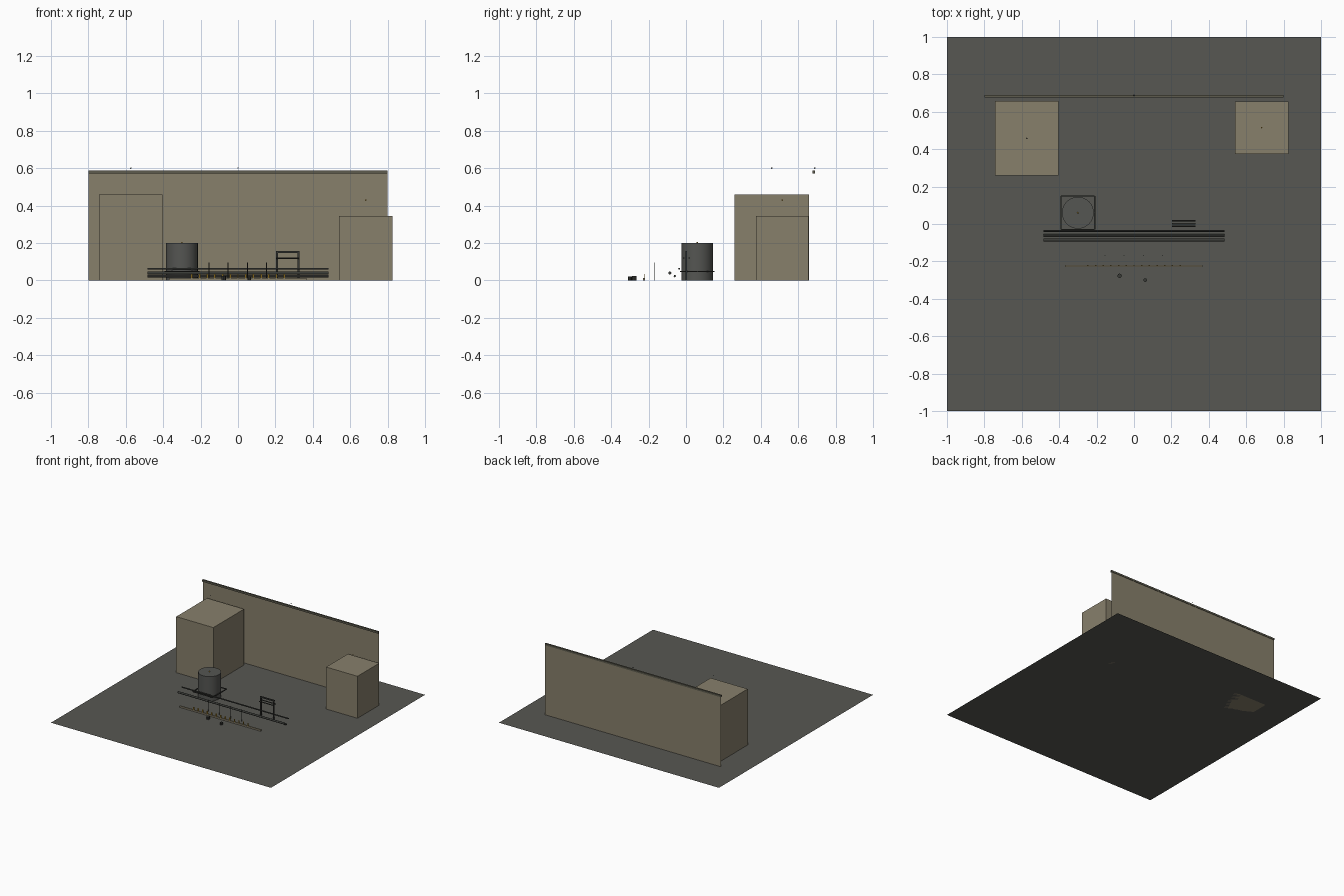
import bpy, math
from mathutils import Vector

if "Cube" in bpy.data.objects:
    bpy.data.objects.remove(bpy.data.objects["Cube"])


def mat(name, r, g, b):
    m = bpy.data.materials.new(name)
    m.diffuse_color = (r, g, b, 1)
    m.use_nodes = True
    m.node_tree.nodes["Principled BSDF"].inputs["Base Color"].default_value = m.diffuse_color
    return m


ASPHALT = mat("asphalt_grey", 0.095, 0.097, 0.085)
CONCRETE = mat("tan_concrete", 0.245, 0.215, 0.148)
TRIM = mat("dark_tan_trim", 0.11, 0.105, 0.075)
STEEL = mat("steel_grey", 0.09, 0.092, 0.085)
DARK = mat("dark_steel", 0.04, 0.042, 0.037)
YELLOW = mat("safety_yellow", 0.55, 0.32, 0.03)


def finish(name, m):
    o = bpy.context.object
    o.name = name
    o.data.materials.append(m)
    return o


def box(name, x0, x1, y0, y1, z0, z1, m):
    bpy.ops.mesh.primitive_cube_add(size=1, location=((x0 + x1) / 2, (y0 + y1) / 2, (z0 + z1) / 2))
    bpy.context.object.scale = (x1 - x0, y1 - y0, z1 - z0)
    return finish(name, m)


def rod(name, a, b, r, m, sides=12):
    a, b = Vector(a), Vector(b)
    d = b - a
    bpy.ops.mesh.primitive_cylinder_add(vertices=sides, radius=r, depth=d.length, location=(a + b) / 2,
                                        rotation=d.to_track_quat('Z', 'Y').to_euler())
    o = finish(name, m)
    if sides > 8:
        bpy.ops.object.shade_smooth_by_angle(angle=math.radians(40))
    return o


# Ground sheet
bpy.ops.mesh.primitive_plane_add(size=2)
finish("ground_slab", ASPHALT)

# Back wall: single sheet with a coping along the top
bpy.ops.mesh.primitive_plane_add(size=1, location=(0, 0.688, 0.2925), rotation=(math.pi / 2, 0, 0))
bpy.context.object.scale = (1.6, 0.585, 1)
finish("back_wall", CONCRETE)
box("wall_coping", -0.8, 0.8, 0.677, 0.691, 0.572, 0.587, TRIM)

# Block buildings
box("left_building", -0.742, -0.405, 0.258, 0.657, 0, 0.46, CONCRETE)
box("right_building", 0.54, 0.825, 0.373, 0.655, 0, 0.345, CONCRETE)

# Storage tank with a square walkway frame
rod("tank", (-0.30, 0.06, 0), (-0.30, 0.06, 0.20), 0.085, STEEL, 32)
for y in (-0.03, 0.15):
    box("walkway_long_bar", -0.39, -0.21, y - 0.003, y + 0.003, 0.045, 0.052, DARK)
for x in (-0.39, -0.21):
    box("walkway_side_bar", x - 0.003, x + 0.003, -0.03, 0.15, 0.045, 0.052, DARK)

# Pipe run
for y, z, r in ((-0.086, 0.04, 0.008), (-0.06, 0.023, 0.006), (-0.037, 0.063, 0.005)):
    rod("pipe", (-0.485, y, z), (0.485, y, z), r, DARK)

# Pipe gantry
for x in (0.209, 0.324):
    box("gantry_post", x - 0.005, x + 0.005, -0.004, 0.006, 0, 0.155, DARK)
box("gantry_beam", 0.202, 0.33, -0.004, 0.006, 0.148, 0.158, DARK)
for y in (-0.012, 0.018):
    rod("gantry_rail", (0.202, y, 0.12), (0.33, y, 0.12), 0.004, DARK, 8)

# Thin posts
for x in (-0.155, -0.053, 0.05, 0.152):
    rod("thin_post", (x, -0.167, 0), (x, -0.167, 0.097), 0.0025, DARK, 8)

# Kerb with yellow markers
box("kerb", -0.37, 0.367, -0.229, -0.218, 0, 0.012, CONCRETE)
for i in range(13):
    x = -0.246 + i * 0.041
    box("yellow_marker", x - 0.004, x + 0.004, -0.225, -0.222, 0.01, 0.034, YELLOW)

# Small drums in front
rod("front_drum_left", (-0.077, -0.277, 0), (-0.077, -0.277, 0.024), 0.012, DARK, 8)
rod("front_drum_right", (0.06, -0.30, 0), (0.06, -0.30, 0.02), 0.01, DARK, 8)

# Tiny beacon lamps
for p, m in (((-0.573, 0.458, 0.601), DARK), ((0, 0.688, 0.601), DARK),
             ((0.683, 0.515, 0.43), YELLOW), ((-0.30, 0.06, 0.203), YELLOW)):
    bpy.ops.mesh.primitive_ico_sphere_add(subdivisions=1, radius=0.004, location=p)
    finish("beacon_lamp", m)
